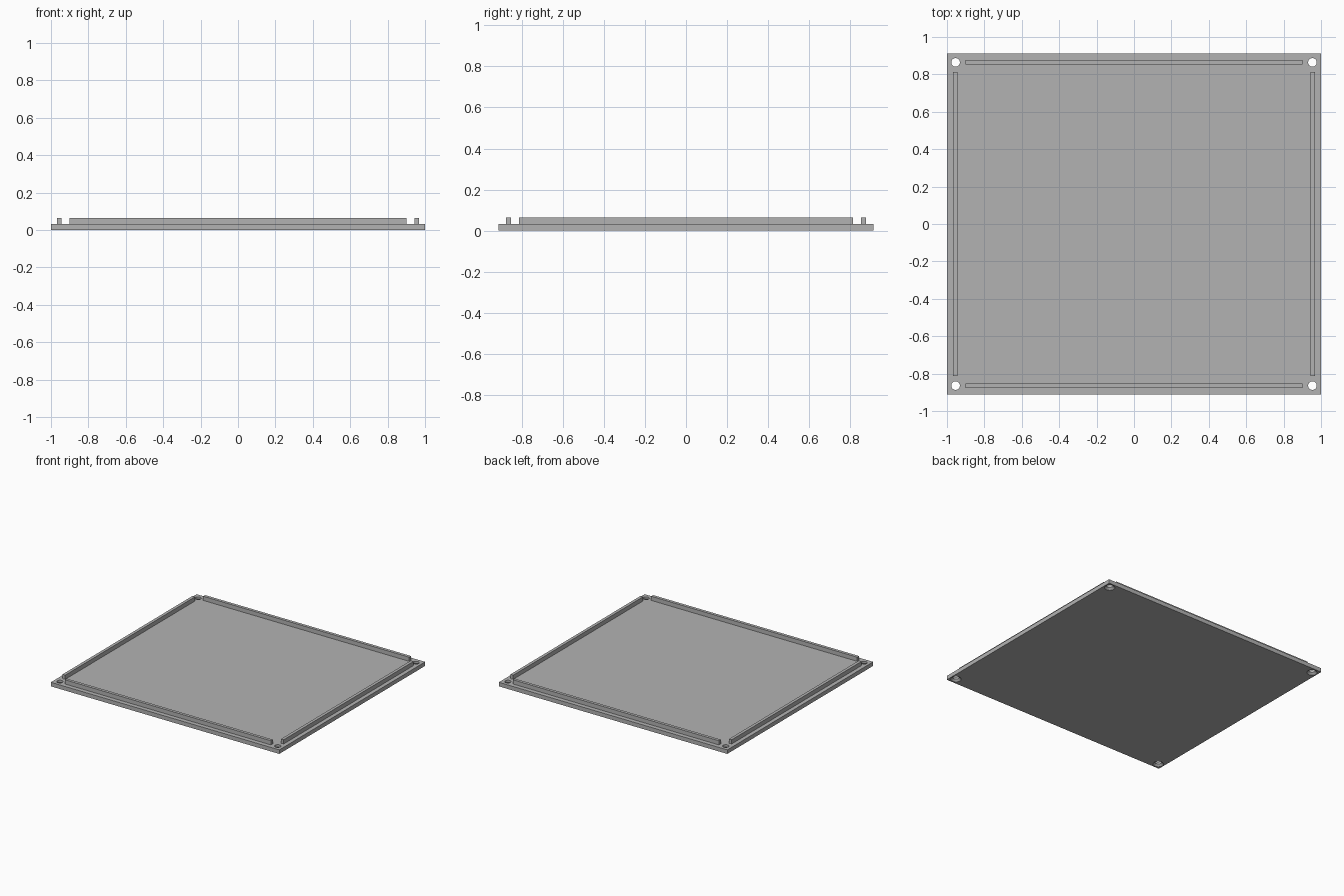
import bpy
import bmesh
import math

cube = bpy.data.objects.get("Cube")
if cube:
    bpy.data.objects.remove(cube, do_unlink=True)

HALF_X, HALF_Y = 1.0, 0.912
PLATE_TOP, RAIL_TOP = 0.032, 0.065
RAIL_WIDTH = 0.024
HOLE_X, HOLE_Y = 0.954, 0.864

grey = bpy.data.materials.new("light grey")
grey.use_nodes = True
colour = (0.45, 0.45, 0.45, 1)
grey.diffuse_color = colour
grey.node_tree.nodes["Principled BSDF"].inputs["Base Color"].default_value = colour


def add_object(name, bm):
    mesh = bpy.data.meshes.new(name)
    bm.to_mesh(mesh)
    bm.free()
    mesh.materials.append(grey)
    obj = bpy.data.objects.new(name, mesh)
    bpy.context.collection.objects.link(obj)
    return obj


def box(name, centre, size):
    bm = bmesh.new()
    bmesh.ops.create_cube(bm, size=1)
    bmesh.ops.scale(bm, vec=size, verts=bm.verts)
    bmesh.ops.translate(bm, vec=centre, verts=bm.verts)
    return add_object(name, bm)


def screw_hole_cutter(x, y):
    """Revolved countersunk screw shape, wide at the underside."""
    profile = [(0.048, -0.01), (0.023, 0.015), (0.023, 0.05)]
    sides = 32
    bm = bmesh.new()
    rings = [[bm.verts.new((x + r * math.cos(math.tau * i / sides),
                            y + r * math.sin(math.tau * i / sides), z))
              for i in range(sides)] for r, z in profile]
    for low, high in zip(rings, rings[1:]):
        for i in range(sides):
            j = (i + 1) % sides
            bm.faces.new((low[i], low[j], high[j], high[i]))
    bm.faces.new(rings[0][::-1])
    bm.faces.new(rings[-1])
    cutter = add_object("screw_hole_cutter", bm)
    cutter.hide_render = True
    return cutter


# Base plate with four countersunk corner holes
plate = box("base_plate", (0, 0, PLATE_TOP / 2), (2 * HALF_X, 2 * HALF_Y, PLATE_TOP))
bpy.context.view_layer.objects.active = plate
for sx in (-1, 1):
    for sy in (-1, 1):
        cutter = screw_hole_cutter(sx * HOLE_X, sy * HOLE_Y)
        cut = plate.modifiers.new("screw_hole", 'BOOLEAN')
        cut.operation = 'DIFFERENCE'
        cut.solver = 'EXACT'
        cut.object = cutter
        bpy.ops.object.modifier_apply(modifier=cut.name)
        bpy.data.objects.remove(cutter, do_unlink=True)

# Locating rails just inside each edge
rail_height = RAIL_TOP - PLATE_TOP
rail_z = PLATE_TOP + rail_height / 2
for name, side in (("front_rail", -1), ("back_rail", 1)):
    box(name, (0, side * 0.865, rail_z), (1.804, RAIL_WIDTH, rail_height))
for name, side in (("right_rail", -1), ("left_rail", 1)):
    box(name, (side * 0.956, 0, rail_z), (RAIL_WIDTH, 1.624, rail_height))

# Smooth the hole walls while keeping the edges sharp
bpy.ops.object.select_all(action='DESELECT')
plate.select_set(True)
bpy.context.view_layer.objects.active = plate
bpy.ops.object.shade_smooth_by_angle(angle=math.radians(30))
